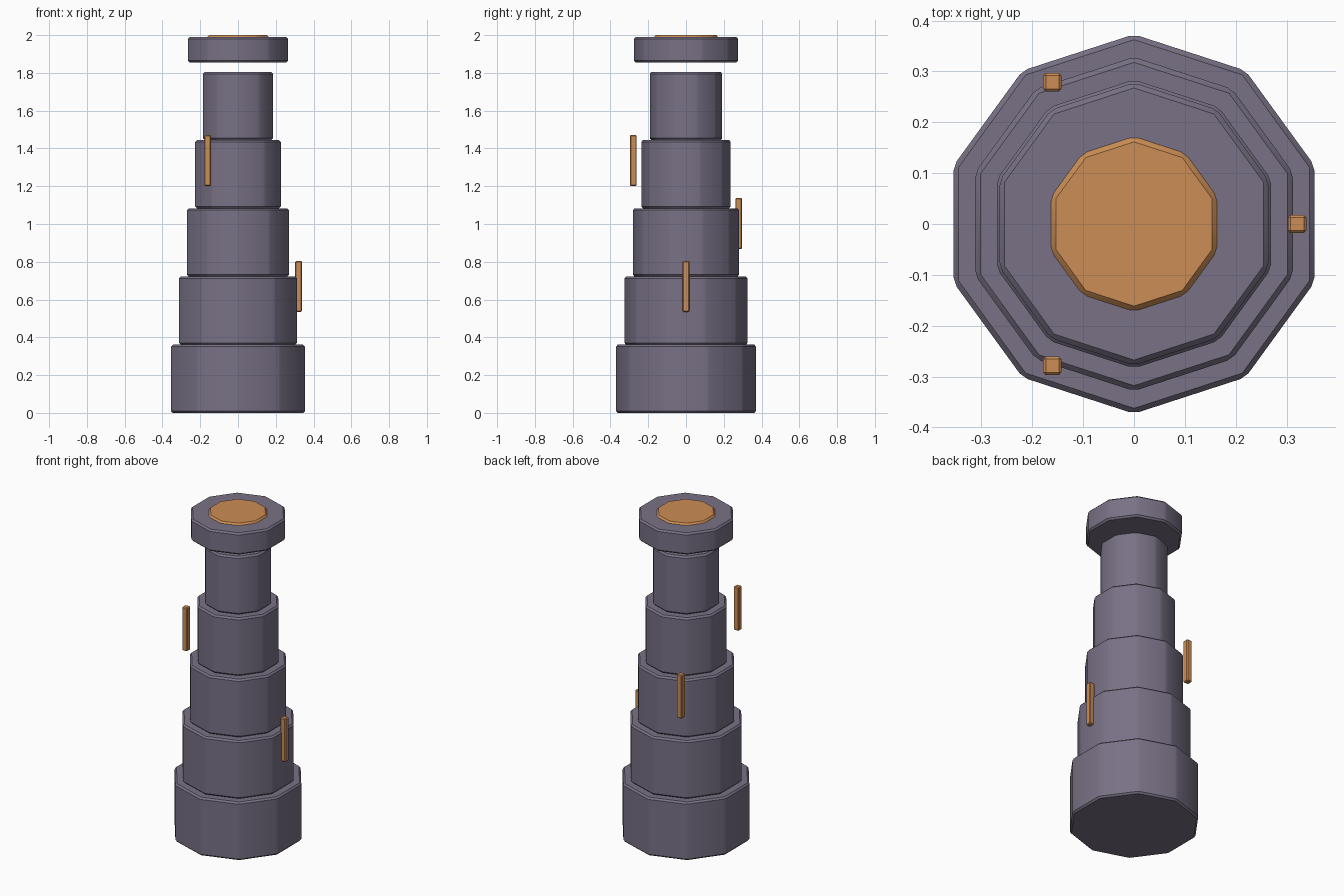
import bpy
import math

cube = bpy.data.objects.get("Cube")
if cube:
    bpy.data.objects.remove(cube, do_unlink=True)


def make_material(name, colour):
    mat = bpy.data.materials.new(name)
    mat.use_nodes = True
    mat.diffuse_color = colour
    mat.node_tree.nodes["Principled BSDF"].inputs["Base Color"].default_value = colour
    return mat


stone = make_material("purple_grey_stone", (0.19, 0.165, 0.235, 1))
amber = make_material("amber_glow", (0.6, 0.27, 0.09, 1))


def finish(name, mat, bevel):
    """Name the active object, colour it and soften its edges."""
    obj = bpy.context.object
    obj.name = name
    obj.data.materials.append(mat)
    mod = obj.modifiers.new("Bevel", 'BEVEL')
    mod.width = bevel
    mod.segments = 1
    mod.limit_method = 'ANGLE'
    mod.angle_limit = math.radians(30)
    bpy.ops.object.modifier_apply(modifier=mod.name)
    bpy.ops.object.shade_smooth_by_angle(angle=math.radians(30))
    return obj


def decagon(name, radius, bottom, top, mat, bevel=0.01):
    bpy.ops.mesh.primitive_cylinder_add(
        vertices=10, radius=radius, depth=top - bottom,
        location=(0, 0, (bottom + top) / 2))
    return finish(name, mat, bevel)


def window(name, x, y, z):
    bpy.ops.mesh.primitive_cube_add(size=1, location=(x, y, z))
    obj = bpy.context.object
    obj.scale = (0.036, 0.036, 0.27)
    bpy.ops.object.transform_apply(location=False, rotation=False, scale=True)
    return finish(name, mat=amber, bevel=0.005)


# Stepped tower shaft
tier_height = 0.361
for i in range(5):
    decagon(f"tower_tier_{i + 1}", 0.373 - 0.0446 * i,
            tier_height * i, tier_height * (i + 1), stone)

# Floating cap with a glowing disc on top
decagon("tower_cap", 0.278, 1.855, 1.99, stone)
decagon("glowing_disc", 0.172, 1.96, 2.0, amber)

# Slit windows spiralling up the shaft
for i, name in enumerate(("left_window", "back_window", "front_window")):
    angle = math.radians(120 * i)
    window(name, 0.321 * math.cos(angle), 0.322 * math.sin(angle),
           0.67 + 0.333 * i)
